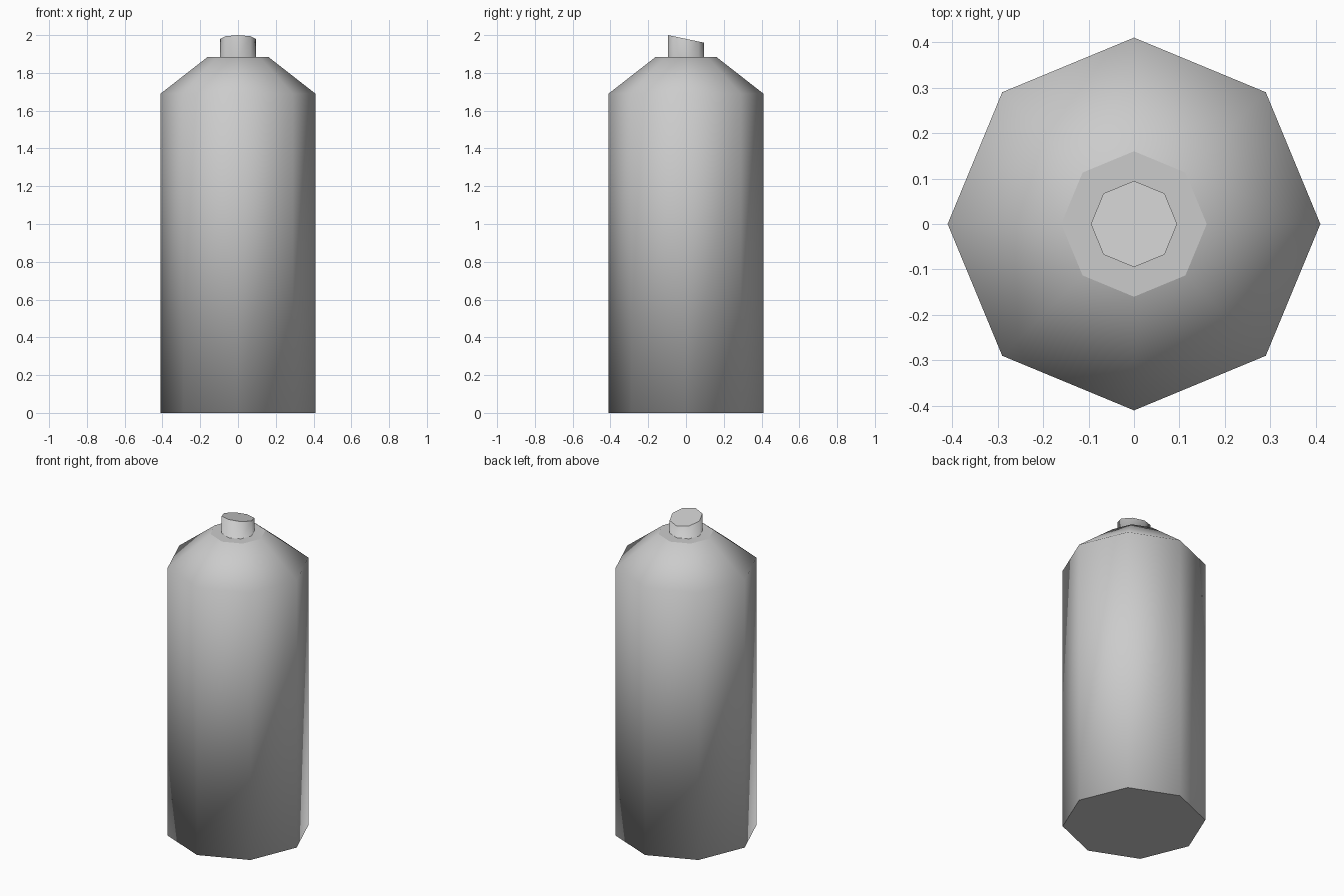
import bpy
import bmesh
from math import cos, sin, tau

cube = bpy.data.objects.get("Cube")
if cube:
    bpy.data.objects.remove(cube, do_unlink=True)

SIDES = 8
TOP_SLANT = 0.21

# Single plain grey finish
grey = bpy.data.materials.new("mid_grey")
grey.use_nodes = True
colour = (0.6, 0.6, 0.6, 1)
grey.diffuse_color = colour
grey.node_tree.nodes["Principled BSDF"].inputs["Base Color"].default_value = colour

# Can outline from base to nozzle tip: (radius, height)
profile = [
    (0.41, 0),         # base
    (0.41, 1.69),      # shoulder start
    (0.16, 1.885),     # ledge rim
    (0.095, 1.885),    # nozzle foot
    (0.095, 1.98),     # nozzle tip, slanted down towards the back
]

# Rings of points around the axis
bm = bmesh.new()
rings = []
for radius, z in profile:
    slant = TOP_SLANT if z == profile[-1][1] else 0
    ring = []
    for i in range(SIDES):
        a = tau * i / SIDES
        x, y = radius * cos(a), radius * sin(a)
        ring.append(bm.verts.new((x, y, z - slant * y)))
    rings.append(ring)

# Smooth walls, flat level ledge
for low, high in zip(rings, rings[1:]):
    for i in range(SIDES):
        j = (i + 1) % SIDES
        wall = bm.faces.new((low[i], low[j], high[j], high[i]))
        wall.smooth = low[i].co.z != high[i].co.z

# Flat base and nozzle top
bm.faces.new(rings[0][::-1])
bm.faces.new(rings[-1])
bm.normal_update()

# Walls shade softly towards the flat faces they meet
normals = [
    (loop.vert.normal if face.smooth else face.normal).copy()
    for face in bm.faces for loop in face.loops
]

mesh = bpy.data.meshes.new("spray_can")
bm.to_mesh(mesh)
bm.free()
mesh.materials.append(grey)
mesh.normals_split_custom_set(normals)
can = bpy.data.objects.new("spray_can", mesh)
bpy.context.collection.objects.link(can)
